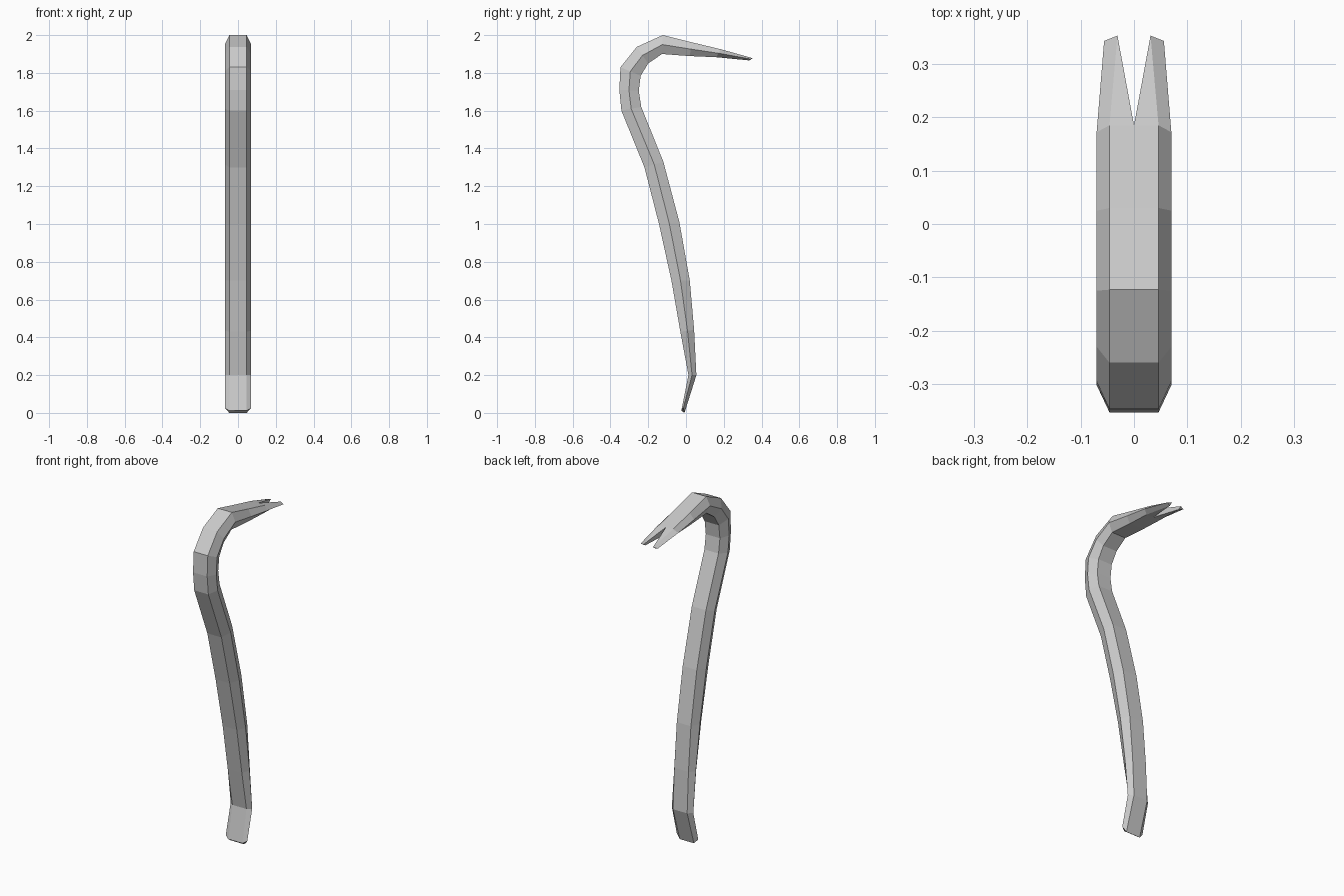
import bpy, bmesh

if "Cube" in bpy.data.objects:
    bpy.data.objects.remove(bpy.data.objects["Cube"])

# Bar path: back, ridge and inner edge as (y, z) at each bend, foot to claw root
STATIONS = [
    ((-0.025, 0.012), (-0.014, 0.026), (-0.008, 0.0)),
    ((0.013, 0.20), (0.032, 0.20), (0.055, 0.20)),
    ((-0.030, 0.43), (0.008, 0.435), (0.043, 0.44)),
    ((-0.077, 0.70), (-0.029, 0.70), (0.020, 0.70)),
    ((-0.143, 1.00), (-0.089, 1.005), (-0.035, 1.01)),
    ((-0.220, 1.30), (-0.168, 1.315), (-0.120, 1.33)),
    ((-0.342, 1.60), (-0.290, 1.61), (-0.237, 1.62)),
    ((-0.353, 1.71), (-0.302, 1.708), (-0.250, 1.705)),
    ((-0.347, 1.83), (-0.295, 1.808), (-0.240, 1.785)),
    ((-0.260, 1.938), (-0.230, 1.893), (-0.200, 1.85)),
    ((-0.123, 2.00), (-0.125, 1.95), (-0.127, 1.90)),
    ((0.030, 1.962), (0.025, 1.926), (0.020, 1.889)),
    ((0.185, 1.925), (0.172, 1.904), (0.160, 1.883)),
]
CLAW_TIP = ((0.353, 1.878), (0.343, 1.873), (0.335, 1.866))
FLAT, RIDGE = 0.046, 0.07

bm = bmesh.new()


def half(points, side, flat, ridge):
    return [bm.verts.new((side * x, y, z))
            for x, (y, z) in zip((flat, ridge, flat), points)]


# Hexagonal bar
rings = []
for pts in STATIONS:
    right, left = half(pts, 1, FLAT, RIDGE), half(pts, -1, FLAT, RIDGE)
    rings.append(right + left[::-1])
# Split the root flats at the notch
last = STATIONS[-1]
notch = [bm.verts.new((0, *last[i])) for i in (0, 2)]
for k, (a, b) in enumerate(zip(rings, rings[1:])):
    for i in range(6):
        j = (i + 1) % 6
        face = [a[i], a[j], b[j], b[i]]
        if k == len(rings) - 2 and i == 2:
            face.insert(3, notch[1])
        if k == len(rings) - 2 and i == 5:
            face.insert(3, notch[0])
        bm.faces.new(face)
bm.faces.new(rings[0])

# Two claw prongs either side of the V notch
end = rings[-1]
for side, root in ((1, end[:3]), (-1, end[:2:-1])):
    tip = half(CLAW_TIP, side, 0.031, 0.056)
    bm.faces.new((root[0], root[1], tip[1], tip[0]))
    bm.faces.new((root[1], root[2], tip[2], tip[1]))
    bm.faces.new((notch[0], root[0], tip[0]))
    bm.faces.new((notch[1], root[2], tip[2]))
    bm.faces.new((notch[0], notch[1], tip[2], tip[0]))
    bm.faces.new(tip)

bmesh.ops.recalc_face_normals(bm, faces=bm.faces)
mesh = bpy.data.meshes.new("pry_bar")
bm.to_mesh(mesh)
bm.free()
bpy.context.collection.objects.link(bpy.data.objects.new("pry_bar", mesh))
